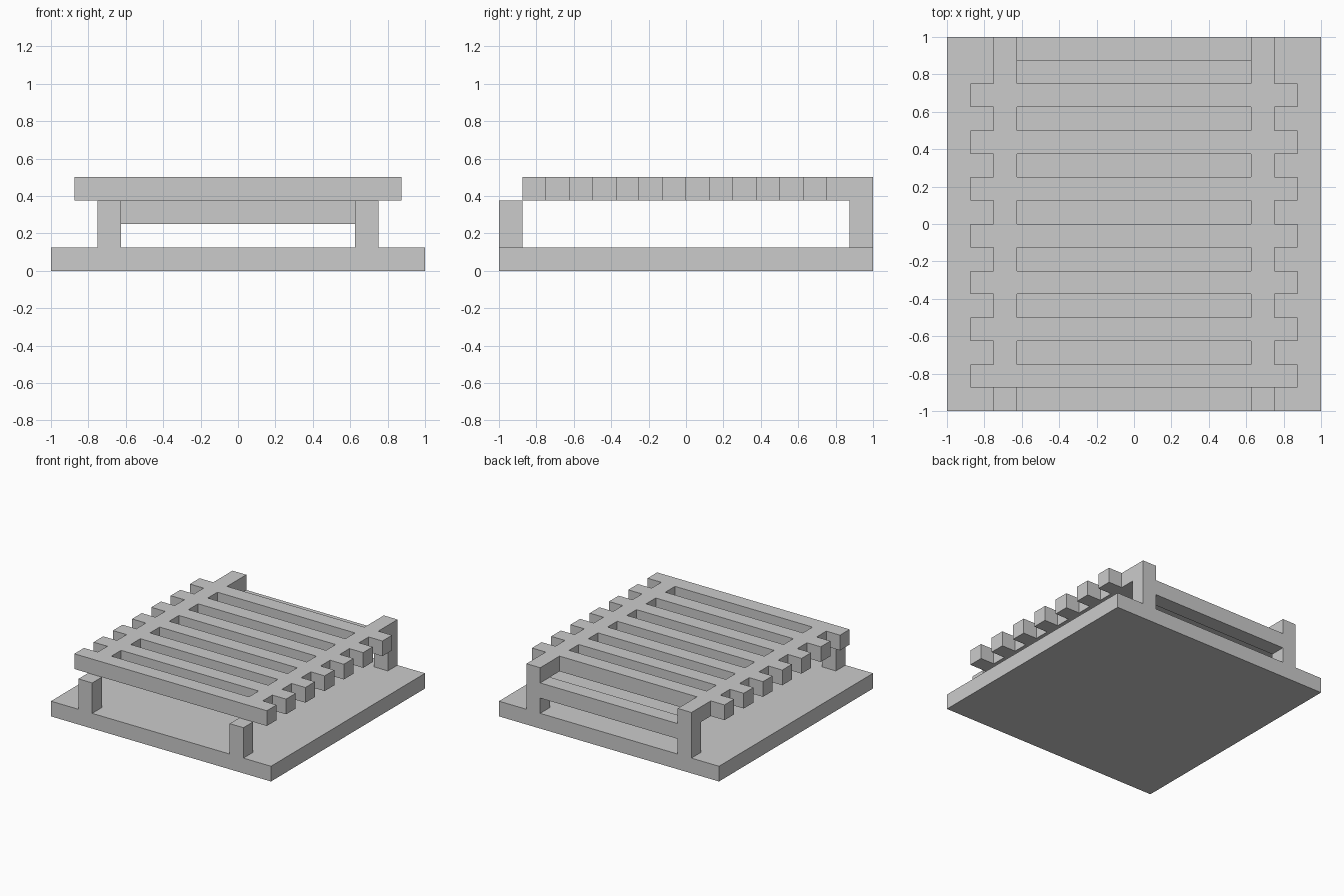
import bpy
import bmesh
from mathutils import Matrix, Vector

if "Cube" in bpy.data.objects:
    bpy.data.objects.remove(bpy.data.objects["Cube"])

U = 0.125  # thickness of every board and post


def add_object(name, bm):
    mesh = bpy.data.meshes.new(name)
    bm.to_mesh(mesh)
    bm.free()
    obj = bpy.data.objects.new(name, mesh)
    bpy.context.collection.objects.link(obj)
    return obj


def box(name, lo, hi):
    lo, hi = Vector(lo), Vector(hi)
    bm = bmesh.new()
    bmesh.ops.create_cube(bm, size=1, matrix=Matrix.Translation((lo + hi) / 2)
                          @ Matrix.Diagonal((hi - lo).to_4d()))
    return add_object(name, bm)


# Base slab
box("base", (-1, -1, 0), (1, 1, U))

# Posts: low pair in front, back pair meeting the rails
for side, x in (("left", -0.75), ("right", 0.625)):
    box(f"front_post_{side}", (x, -1, U), (x + U, -1 + U, 3 * U))
    box(f"back_post_{side}", (x, 1 - U, U), (x + U, 1, 3 * U))

# Crossbar between the back posts
box("back_crossbar", (-0.625, 1 - U, 2 * U), (0.625, 1, 3 * U))

# Slatted top: two rails crossed by seven flush slats, as one welded lattice
xs = (-0.875, -0.75, -0.625, 0.625, 0.75, 0.875)
bm = bmesh.new()
for row in range(15):
    y = -0.875 + row * U
    is_slat = row % 2 == 0 and row < 13
    for col in range(5):
        if is_slat or col in (1, 3):
            x0, x1 = xs[col], xs[col + 1]
            bm.faces.new([bm.verts.new((px, py, 3 * U)) for px, py in
                          ((x0, y), (x1, y), (x1, y + U), (x0, y + U))])
bmesh.ops.remove_doubles(bm, verts=bm.verts[:], dist=1e-4)
top = add_object("slatted_top", bm)
solid = top.modifiers.new("thickness", 'SOLIDIFY')
solid.thickness = U
solid.offset = 1
